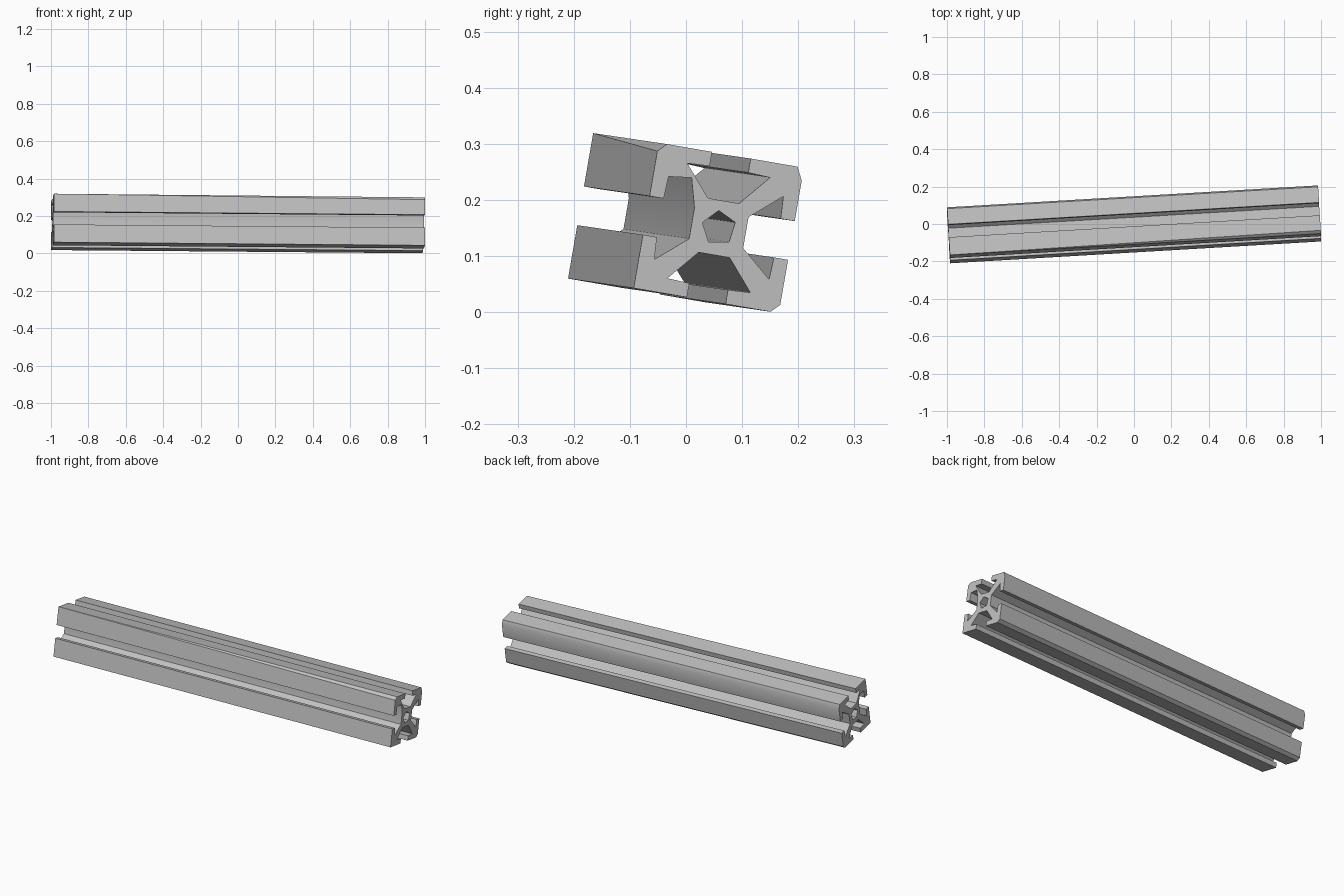
import bpy
import bmesh
import math
from mathutils import Matrix, Vector

cube = bpy.data.objects.get("Cube")
if cube:
    bpy.data.objects.remove(cube, do_unlink=True)

HALF = 0.1315      # half the width of the square section
LENGTH = 1.987

# One T-slot side facing +u: lip, pocket, floor, pocket, lip
SLOT = [(HALF, -0.035), (0.106, -0.035), (0.104, -0.075), (0.049, -0.028),
        (0.049, 0.028), (0.104, 0.075), (0.106, 0.035), (HALF, 0.035)]


def turned(points, k):
    """Rotate section points by k quarter turns."""
    for _ in range(k):
        points = [(-v, u) for u, v in points]
    return points


def section(front_top_chamfer):
    """Outline of the rail; each corner has its own chamfer (along, across)."""
    c = front_top_chamfer
    chamfers = [(0.0235, 0.0115), (c, c), (0, 0), (0.015, 0.015)]
    outline = []
    for k, (a, b) in enumerate(chamfers):
        side = list(SLOT)
        if k == 2:
            side.insert(3, (0.063, -0.08))    # thinned web
        side += [(HALF, HALF - a), (HALF - b, HALF)]
        outline += turned(side, k)
    return outline


def bore():
    """Five-sided centre hole."""
    return [(0.031 * math.cos(math.radians(100 + 72 * i)),
             0.031 * math.sin(math.radians(100 + 72 * i))) for i in range(5)]


# Rail frame: u and v span the section, d runs along the length
d = Vector((1.984, 0.117, -0.017)).normalized()
u_axis = Vector((0, math.cos(math.radians(9.8)), -math.sin(math.radians(9.8))))
u_axis = (u_axis - d * u_axis.dot(d)).normalized()
v_axis = d.cross(u_axis)
frame = Matrix((u_axis, v_axis, d)).transposed().to_4x4()
frame.translation = Vector((0, 0, 0.1585))

bm = bmesh.new()


def loop(points, w):
    """Closed ring of edges at distance w along the rail."""
    verts = [bm.verts.new((u, v, w)) for u, v in points]
    edges = [bm.edges.new((verts[i - 1], verts[i])) for i in range(len(verts))]
    return verts, edges


# Two ends: outline and bore, the front top chamfer fading to a sharp corner
ends = []
for w, chamfer in ((-LENGTH / 2, 0), (LENGTH / 2, 0.015)):
    ends.append((loop(section(chamfer), w), loop(bore(), w)))

# Long walls
for ring in range(2):
    a, b = ends[0][ring][0], ends[1][ring][0]
    for i in range(len(a)):
        bm.faces.new((a[i - 1], a[i], b[i], b[i - 1]))

bmesh.ops.remove_doubles(bm, verts=bm.verts[:], dist=0.0001)

# End caps around the bore
for sign in (-1, 1):
    rim = [e for e in bm.edges if e.is_boundary
           and all(v.co.z * sign > 0 for v in e.verts)]
    bmesh.ops.triangle_fill(bm, use_beauty=True, use_dissolve=False,
                            edges=rim, normal=(0, 0, sign))

bmesh.ops.recalc_face_normals(bm, faces=bm.faces[:])
mesh = bpy.data.meshes.new("slotted_rail")
bm.to_mesh(mesh)
bm.free()
mesh.transform(frame)

rail = bpy.data.objects.new("slotted_rail", mesh)
bpy.context.collection.objects.link(rail)

# Aluminium grey
grey = bpy.data.materials.new("aluminium_grey")
grey.use_nodes = True
colour = (0.53, 0.53, 0.53, 1)
grey.diffuse_color = colour
grey.node_tree.nodes["Principled BSDF"].inputs["Base Color"].default_value = colour
mesh.materials.append(grey)

bpy.ops.object.select_all(action="DESELECT")
rail.select_set(True)
bpy.context.view_layer.objects.active = rail
bpy.ops.object.shade_smooth_by_angle(angle=math.radians(30))
